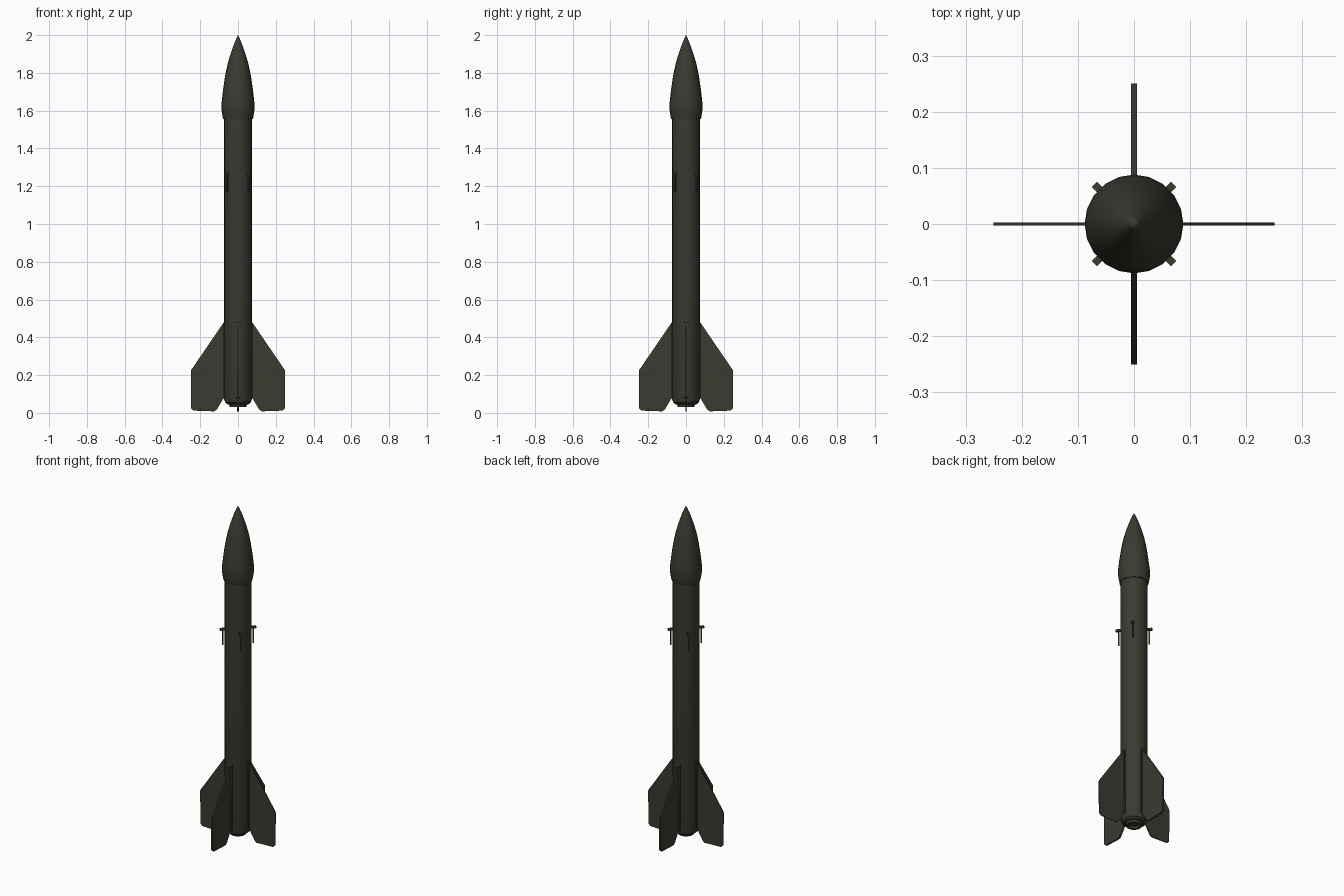
import bpy, bmesh, math
from mathutils import Matrix, Vector

cube = bpy.data.objects.get("Cube")
if cube:
    bpy.data.objects.remove(cube, do_unlink=True)

olive = bpy.data.materials.new("dark olive")
olive.use_nodes = True
colour = (0.043, 0.042, 0.031, 1)
olive.diffuse_color = colour
bsdf = olive.node_tree.nodes["Principled BSDF"]
bsdf.inputs["Base Color"].default_value = colour
bsdf.inputs["Roughness"].default_value = 0.8


def finish(bm, name, smooth=False):
    bmesh.ops.recalc_face_normals(bm, faces=bm.faces)
    mesh = bpy.data.meshes.new(name)
    bm.to_mesh(mesh)
    bm.free()
    mesh.materials.append(olive)
    ob = bpy.data.objects.new(name, mesh)
    bpy.context.collection.objects.link(ob)
    if smooth:
        bpy.ops.object.select_all(action='DESELECT')
        ob.select_set(True)
        bpy.context.view_layer.objects.active = ob
        bpy.ops.object.shade_smooth_by_angle(angle=math.radians(35))
    return ob


def lathe(name, profile, sides=20):
    """Spin a (radius, height) profile round the z axis."""
    bm = bmesh.new()
    verts = [bm.verts.new((r, 0, z)) for r, z in profile]
    edges = [bm.edges.new(pair) for pair in zip(verts, verts[1:])]
    bmesh.ops.spin(bm, geom=verts + edges, axis=(0, 0, 1), cent=(0, 0, 0),
                   angle=math.tau, steps=sides, use_duplicate=False)
    bmesh.ops.remove_doubles(bm, verts=bm.verts, dist=0.0005)
    return finish(bm, name, True)


def plate(name, outline, thickness, angle):
    """Extrude an upright (radius, height) outline and turn it round z."""
    bm = bmesh.new()
    face = bm.faces.new([bm.verts.new((r, -thickness / 2, z)) for r, z in outline])
    out = bmesh.ops.extrude_face_region(bm, geom=[face])
    moved = [g for g in out["geom"] if isinstance(g, bmesh.types.BMVert)]
    bmesh.ops.translate(bm, verts=moved, vec=Vector((0, thickness, 0)))
    bmesh.ops.rotate(bm, verts=bm.verts, cent=(0, 0, 0),
                     matrix=Matrix.Rotation(angle, 3, 'Z'))
    return finish(bm, name)


# Nose cone with a slight step over the body
lathe("nose_cone", [(0, 2.0), (0.01, 1.98), (0.026, 1.94), (0.043, 1.89),
                    (0.057, 1.84), (0.069, 1.78), (0.079, 1.71), (0.086, 1.65),
                    (0.088, 1.61), (0.081, 1.565), (0.078, 1.555), (0, 1.555)])

# Body tube with a rounded tail
lathe("body", [(0, 1.56), (0.074, 1.56), (0.074, 0.075), (0.068, 0.055),
               (0.055, 0.045), (0, 0.045)])

# Hollow exhaust ring
lathe("exhaust", [(0, 0.05), (0.028, 0.05), (0.032, 0.032), (0.044, 0.032),
                  (0.048, 0.05)])

# Four fins, each with a narrow strip along its root
fin = [(0.06, 0.49), (0.075, 0.48), (0.247, 0.228), (0.25, 0.22), (0.248, 0.025),
       (0.235, 0.012), (0.125, 0.008), (0.112, 0.018), (0.078, 0.075), (0.06, 0.08)]
strip = [(0.06, 0.49), (0.077, 0.475), (0.079, 0.085), (0.06, 0.07)]
for side, name in enumerate(("left", "back", "right", "front")):
    angle = side * math.pi / 2
    plate(name + "_fin", fin, 0.01 if side % 2 else 0.005, angle)
    plate(name + "_fin_root", strip, 0.026, angle)

# Four diagonal hooks: a short arm with a hanging pin
arm = [(0.065, 1.258), (0.1, 1.258), (0.1, 1.27), (0.065, 1.27)]
pin = [(0.08, 1.17), (0.087, 1.17), (0.087, 1.262), (0.08, 1.262)]
for corner, name in enumerate(("back_left", "back_right", "front_right", "front_left")):
    angle = math.pi / 4 + corner * math.pi / 2
    plate(name + "_hook_arm", arm, 0.013, angle)
    plate(name + "_hook_pin", pin, 0.007, angle)
